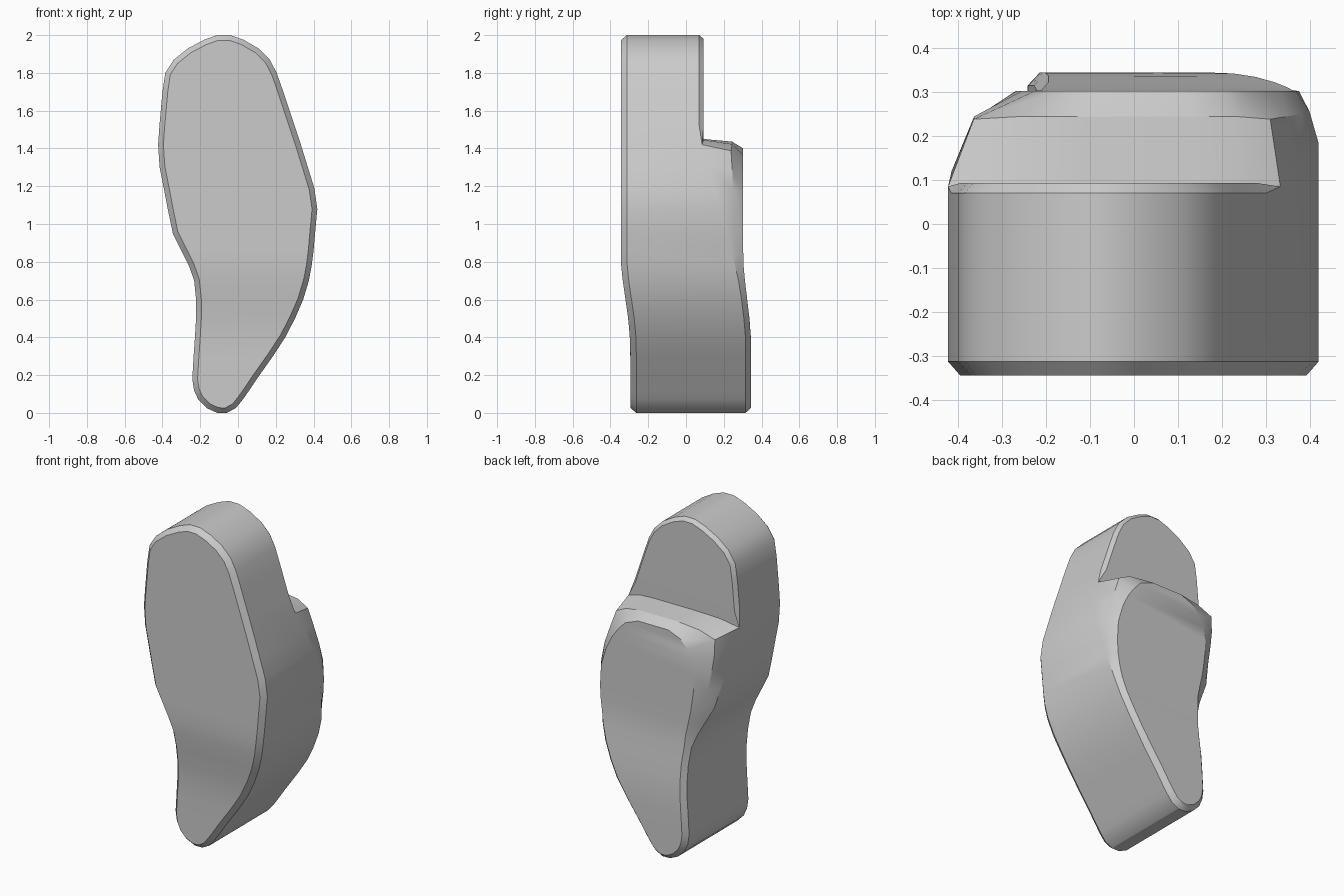
import bpy, bmesh
from mathutils import Vector

if "Cube" in bpy.data.objects:
    bpy.data.objects.remove(bpy.data.objects["Cube"])

# Body silhouette seen from the front: z, left x, right x
ROWS = [(0, -.11, -.06), (.025, -.165, -.012), (.07, -.21, .025), (.12, -.233, .06), (.18, -.242, .1),
        (.3, -.235, .185), (.4, -.228, .25), (.5, -.222, .302), (.6, -.222, .345), (.7, -.232, .375),
        (.78, -.26, .39), (.86, -.3, .4), (.95, -.345, .408), (1.08, -.372, .42), (1.19, -.393, .404),
        (1.3, -.415, .37), (1.42, -.423, .333), (1.52, -.416, .3), (1.7, -.4, .24), (1.8, -.385, .205),
        (1.87, -.34, .168), (1.93, -.265, .108), (1.975, -.18, .03), (2, -.11, -.04)]
# Raised back pad above the waist: z, left x, right x (first row matches ROWS[K0])
PAD = [(.78, -.21, .36), (.85, -.225, .37), (.94, -.245, .375), (1.06, -.262, .368),
       (1.17, -.268, .335), (1.25, -.255, .297), (1.31, -.225, .255),
       (1.365, -.175, .205), (1.4, -.09, .115)]
CREASE = [(1.445, -.3, .25), (1.45, -.12, .15)]   # where the pad meets the upper back
K0, K1 = 10, 16


def lerp_table(table, z):
    for (z0, a), (z1, b) in zip(table, table[1:]):
        if z <= z1:
            return a + (b - a) * max(0, (z - z0) / (z1 - z0))
    return table[-1][1]


def front_y(z):
    return lerp_table([(0, -.295), (.38, -.295), (.5, -.306), (.7, -.335), (.8, -.345), (2, -.345)], z)


def flank_y(z):
    return lerp_table([(0, .315), (.4, .315), (.55, .302), (.72, .275), (1.02, .2),
                       (1.25, .135), (1.42, .085), (1.5, .07), (2, .07)], z)


def pad_y(z):
    return lerp_table([(0, .345), (.38, .345), (.5, .336), (.7, .312), (.8, .303), (2, .303)], z)


def loop(rows):
    return [(l, z) for z, l, r in rows] + [(r, z) for z, l, r in reversed(rows)]


def inset(pts, d):
    out = []
    for i, p in enumerate(pts):
        a, b = Vector(pts[i - 1]), Vector(pts[(i + 1) % len(pts)])
        t = (b - a).normalized()
        out.append((p[0] + t.y * d, p[1] - t.x * d))
    return out


bm = bmesh.new()


def ring(pts, yfun, dy=0):
    return [bm.verts.new((x, yfun(z) + dy, z)) for x, z in pts]


def bridge(a, b):
    for i in range(len(a)):
        j = (i + 1) % len(a)
        bm.faces.new((a[i], a[j], b[j], b[i]))


def cap(r):
    m = len(r)
    for i in range(m // 2 - 1):
        bm.faces.new((r[i], r[i + 1], r[m - 2 - i], r[m - 1 - i]))


outline = loop(ROWS)
N = len(outline)
small = inset(outline, .028)

# Front face, front chamfer and side wall
face = ring(small, front_y)
front = ring(outline, front_y, .032)
back = ring(outline, flank_y)
cap(face)
bridge(face, front)
bridge(front, back)

# Flat upper back with its chamfer
upper = ring(inset(outline, .02)[K1 + 1:N - 1 - K1], lambda z: .093)
cap(upper)
outer = back[K1 + 1:N - 1 - K1]
for i in range(len(upper) - 1):
    bm.faces.new((outer[i], outer[i + 1], upper[i + 1], upper[i]))
crease = ring(loop(CREASE), lambda z: .093)
bm.faces.new((back[K1], outer[0], upper[0]))
bm.faces.new((outer[-1], back[N - 1 - K1], upper[-1]))
bm.faces.new([back[K1]] + crease + [back[N - 1 - K1], upper[-1], upper[0]])

# Pad: sloping flanks with a slight shoulder, then the flat face
base = back[:K1 + 1] + crease + back[N - 1 - K1:]
top = small[:K0] + loop(PAD) + small[N - K0:]
pad = ring(top, pad_y)
middle = []
for b, p in zip(base, pad):
    bulge = .22 * min(1, max(0, (p.co.z - .8) / .55))
    m = b.co.lerp(p.co, .5 - bulge)
    m.y = b.co.y + (p.co.y - b.co.y) * (.5 + bulge)
    middle.append(bm.verts.new(m))
bridge(base, middle)
bridge(middle, pad)
cap(pad)

bmesh.ops.recalc_face_normals(bm, faces=bm.faces)
mesh = bpy.data.meshes.new("stepped_body")
bm.to_mesh(mesh)
bm.free()
body = bpy.data.objects.new("stepped_body", mesh)
bpy.context.collection.objects.link(body)
bpy.context.view_layer.objects.active = body
body.select_set(True)
bpy.ops.object.shade_smooth_by_angle(angle=0.45)
